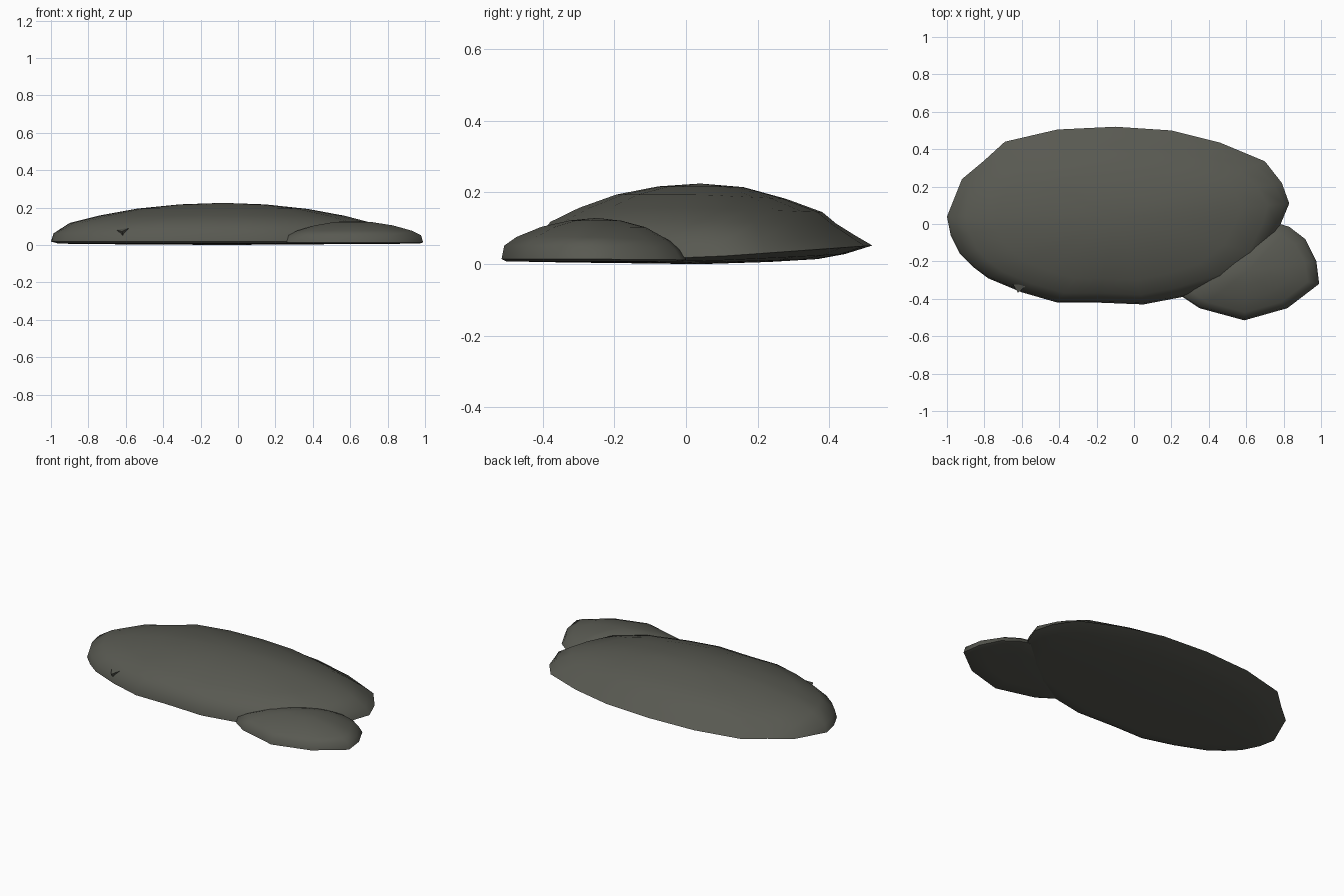
import bpy, bmesh, math

if "Cube" in bpy.data.objects:
    bpy.data.objects.remove(bpy.data.objects["Cube"])

stone = bpy.data.materials.new("dark grey stone")
stone.diffuse_color = (0.098, 0.100, 0.083, 1)
stone.use_nodes = True
stone.node_tree.nodes["Principled BSDF"].inputs["Base Color"].default_value = stone.diffuse_color


def finish(bm, name):
    bmesh.ops.recalc_face_normals(bm, faces=bm.faces)
    me = bpy.data.meshes.new(name)
    bm.to_mesh(me)
    bm.free()
    me.materials.append(stone)
    me.shade_smooth()
    me.set_sharp_from_angle(angle=math.radians(70))
    ob = bpy.data.objects.new(name, me)
    bpy.context.collection.objects.link(ob)
    return ob


def rock(name, outline, centre, top, bottom, rings):
    """Loft shrinking copies of an outline; each ring is
    (scale front, height front, scale back, height back)."""
    bm = bmesh.new()
    cx, cy = centre
    depth = max(y for x, y in outline) - cy
    loops = []
    for sf, zf, sb, zb in rings:
        loop = []
        for x, y in outline:
            b = min(max((y - cy) / depth, 0), 1)   # 0 at front, 1 at back
            s = sf + (sb - sf) * b
            loop.append(bm.verts.new((cx + (x - cx) * s, cy + (y - cy) * s,
                                      zf + (zb - zf) * b)))
        loops.append(loop)
    n = len(outline)
    for a, c in zip(loops, loops[1:]):
        for i in range(n):
            j = (i + 1) % n
            bm.faces.new((a[i], a[j], c[j], c[i]))
    for loop, z in ((loops[0], bottom), (loops[-1], top)):
        tip = bm.verts.new((cx, cy, z))
        for i in range(n):
            bm.faces.new((loop[i], loop[(i + 1) % n], tip))
    return finish(bm, name)


# Large low boulder, with a thin lip along its back edge
rock("large_boulder",
     [(-1, .04), (-.98, -.06), (-.93, -.16), (-.86, -.23), (-.78, -.29),
      (-.6, -.365), (-.41, -.42), (-.2, -.42), (.05, -.43), (.26, -.39),
      (.52, -.31), (.7, -.17), (.78, -.01), (.83, .11), (.79, .22),
      (.7, .335), (.46, .435), (.2, .5), (-.1, .52), (-.41, .505),
      (-.69, .44), (-.8, .34), (-.92, .24)],
     (-.08, .04), .225, 0,
     [(.5, .003, .4, .006), (.85, .005, .68, .014), (.96, .008, .84, .028),
      (1, .018, 1, .052), (.985, .062, .9, .08), (.89, .118, .79, .113),
      (.72, .157, .71, .145), (.5, .194, .5, .182), (.25, .217, .25, .215)])

# Smaller boulder overlapping the front right corner
rock("small_boulder",
     [(.26, -.39), (.35, -.45), (.59, -.515), (.82, -.45), (.99, -.32),
      (.975, -.2), (.915, -.08), (.83, -.015), (.78, 0), (.6, -.04),
      (.42, -.14), (.3, -.27)],
     (.61, -.25), .129, .004,
     [(.6, .006, .6, .006), (.95, .008, .95, .008), (1, .014, 1, .012),
      (.97, .052, .93, .04), (.84, .076, .82, .065),
      (.58, .104, .55, .103), (.28, .122, .28, .121)])

# Tiny pointed chip sticking out near the front left
bm = bmesh.new()
a, b, c, d = [bm.verts.new(p) for p in
              ((-.648, -.322, .08), (-.572, -.325, .095),
               (-.62, -.368, .072), (-.612, -.335, .03))]
for f in ((a, b, c), (a, c, d), (c, b, d), (b, a, d)):
    bm.faces.new(f)
finish(bm, "stone_chip")
